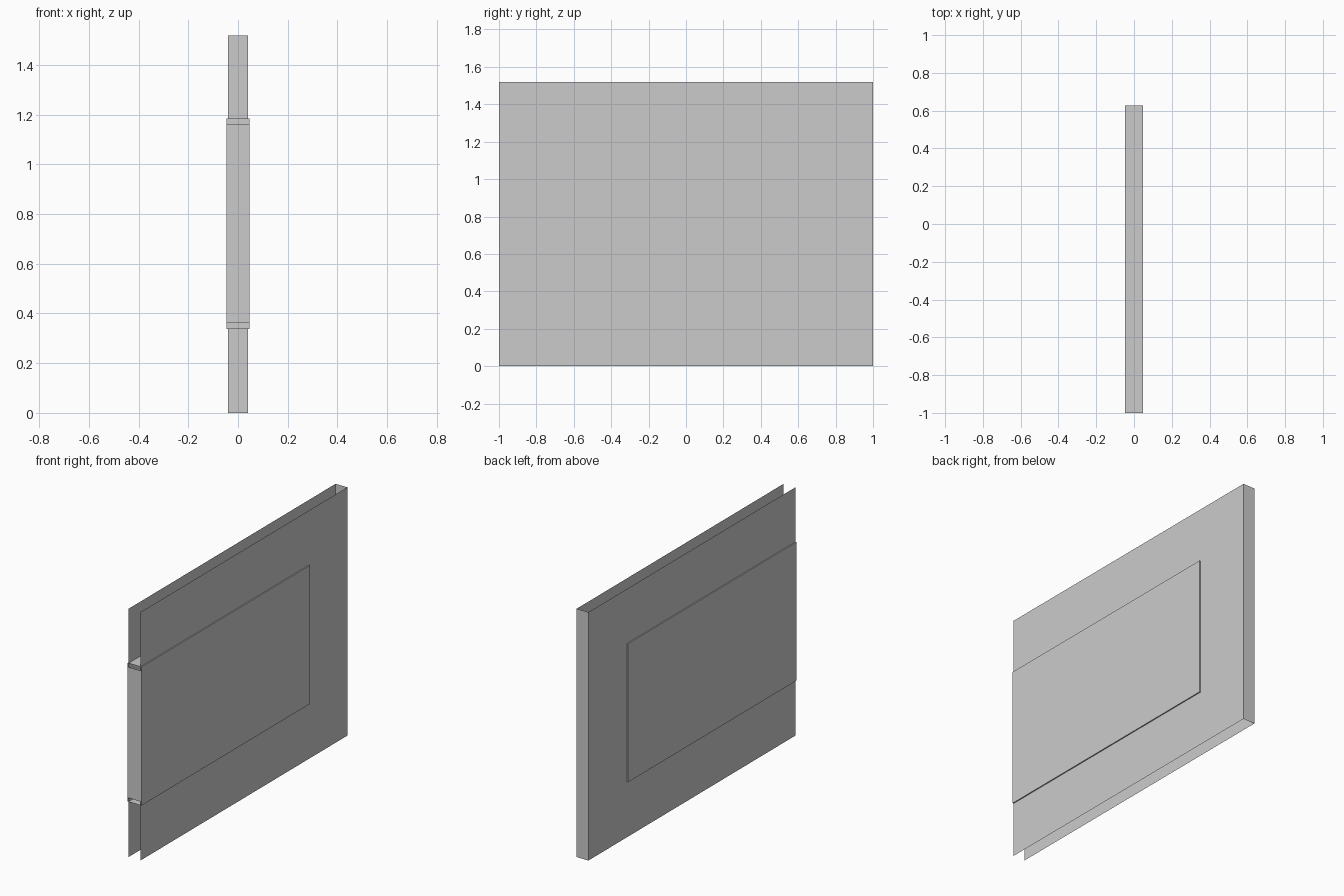
import bpy

if "Cube" in bpy.data.objects:
    bpy.data.objects.remove(bpy.data.objects["Cube"])

BOX_FACES = {
    "left": (0, 1, 3, 2), "right": (4, 6, 7, 5),
    "front": (0, 4, 5, 1), "back": (2, 3, 7, 6),
    "bottom": (0, 2, 6, 4), "top": (1, 5, 7, 3),
}


def sheet_box(name, half_width, y_range, z_range, sides):
    """Thin-walled box made only of the named sides."""
    verts = [(x, y, z) for x in (-half_width, half_width)
             for y in y_range for z in z_range]
    used = sorted({i for s in sides for i in BOX_FACES[s]})
    index = {old: new for new, old in enumerate(used)}
    mesh = bpy.data.meshes.new(name)
    mesh.from_pydata([verts[i] for i in used], [],
                     [[index[i] for i in BOX_FACES[s]] for s in sides])
    obj = bpy.data.objects.new(name, mesh)
    bpy.context.collection.objects.link(obj)
    return obj


# Outer casing: two side sheets joined at the back, open elsewhere
sheet_box("outer_casing", 0.04, (-1, 1), (0, 1.518),
          ("left", "right", "back"))

# Raised insert: wider box standing slightly proud of the casing
sheet_box("raised_insert", 0.047, (-1, 0.627), (0.338, 1.185),
          ("left", "right", "back", "bottom", "top"))

# Front plate: leaves a narrow slot above and below
sheet_box("front_plate", 0.047, (-1, 0.627), (0.361, 1.161), ("front",))
